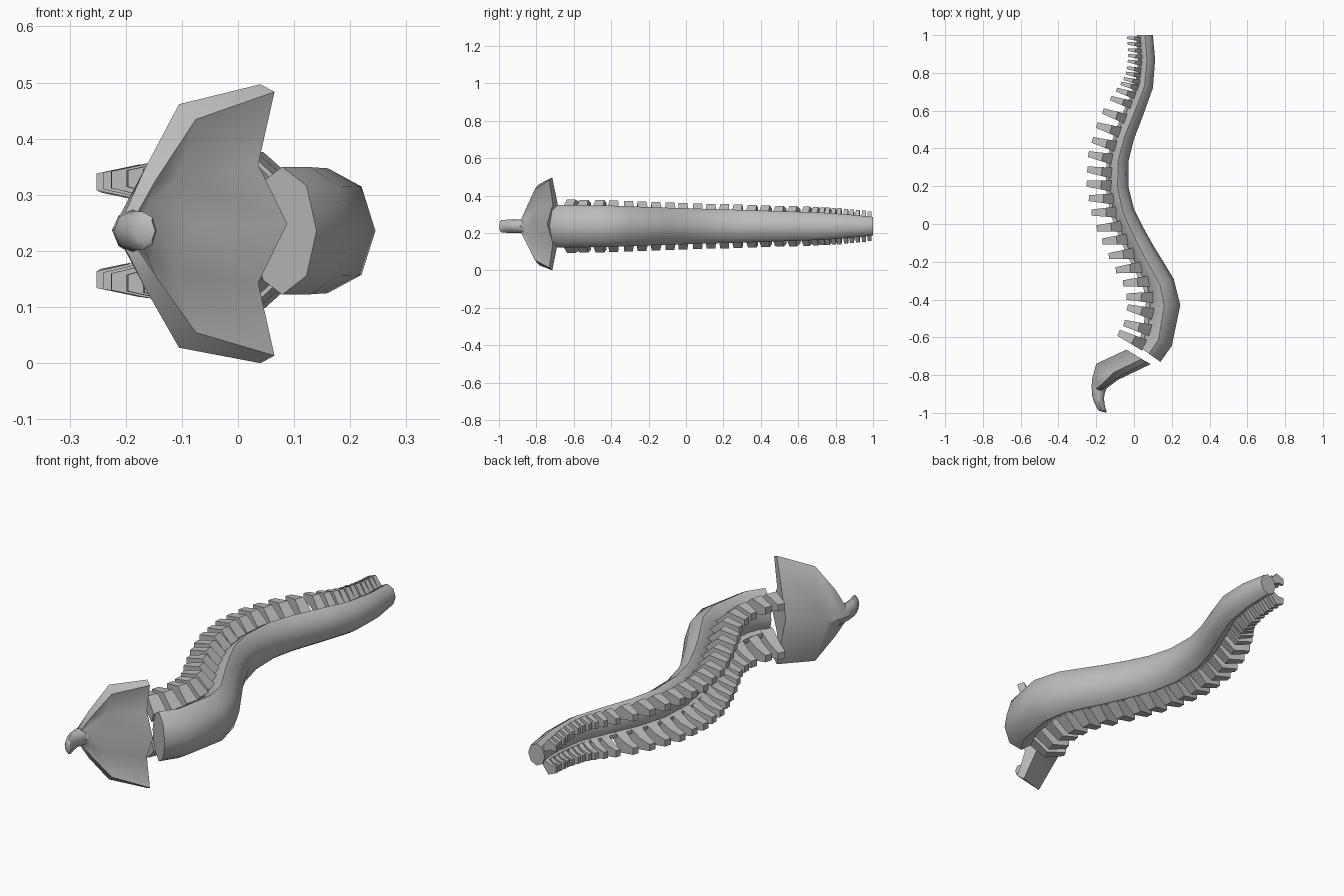
import bpy, bmesh, math
from mathutils import Vector

if "Cube" in bpy.data.objects:
    bpy.data.objects.remove(bpy.data.objects["Cube"])

ZC = 0.236
grey = bpy.data.materials.new("bone_grey")
grey.diffuse_color = (0.5, 0.5, 0.5, 1)
grey.use_nodes = True
grey.node_tree.nodes["Principled BSDF"].inputs["Base Color"].default_value = grey.diffuse_color


def finish(name, bm, angle=None):
    bmesh.ops.recalc_face_normals(bm, faces=bm.faces[:])
    me = bpy.data.meshes.new(name)
    bm.to_mesh(me)
    bm.free()
    me.materials.append(grey)
    ob = bpy.data.objects.new(name, me)
    bpy.context.collection.objects.link(ob)
    if angle:
        bpy.ops.object.select_all(action='DESELECT')
        ob.select_set(True)
        bpy.context.view_layer.objects.active = ob
        bpy.ops.object.shade_smooth_by_angle(angle=math.radians(angle))
    return ob


def loft(bm, rings):
    vs = [[bm.verts.new(p) for p in r] for r in rings]
    n = len(vs[0])
    for a, b in zip(vs, vs[1:]):
        for i in range(n):
            j = (i + 1) % n
            bm.faces.new((a[i], a[j], b[j], b[i]))
    bm.faces.new(vs[0][::-1])
    bm.faces.new(vs[-1])


# Front edge of the curved column (x, y)
EDGE = [(.14, -.73), (.2, -.645), (.245, -.43), (.21, -.29), (.1, -.11),
        (.05, -.02), (0, .08), (-.03, .2), (-.03, .33), (0, .45), (.05, .58),
        (.1, .72), (.112, .87), (.1, 1.0)]


def interp(y, table):
    for (y0, v0), (y1, v1) in zip(table, table[1:]):
        if y <= y1:
            return v0 + (v1 - v0) * (y - y0) / (y1 - y0)
    return table[-1][1]


def edge(y):
    return Vector((interp(y, [(b, a) for a, b in EDGE]), y))


def frame(y):
    """Centre, backward normal and half sizes of the column at y."""
    t = (edge(min(y + .06, 1)) - edge(max(y - .06, -.73))).normalized()
    n = Vector((-t.y, t.x))
    if y > .99:
        n = Vector((-1, 0))
    rx = interp(y, [(-.73, .075), (-.43, .085), (.1, .06), (.3, .055), (.8, .044), (1, .042)])
    rz = interp(y, [(-.73, .114), (-.4, .111), (-.1, .1), (.3, .087), (.8, .07), (1, .05)])
    return edge(y) + n * rx, n, rx, rz


# Column: eight-sided smooth sweep
rings = []
for _, y in EDGE:
    c, n, rx, rz = frame(y)
    ring = []
    for k in range(8):
        a = k * math.pi / 4
        p = c - n * rx * math.cos(a)
        ring.append((p.x, p.y, ZC + rz * math.sin(a)))
    rings.append(ring)
bm = bmesh.new()
loft(bm, rings)
finish("spine_column", bm, 50)


def blade_dir(n):
    return (n + Vector((-1, .3))).normalized()


def param_for(target):
    """Column position whose blade has its middle at the wanted y."""
    def middle(y):
        c, n, rx, _ = frame(y)
        return (c + blade_dir(n) * (rx + .04)).y
    return min((-.73 + i * .005 for i in range(347)), key=lambda y: abs(middle(y) - target))


# Paired blades along the back of the column
targets = [-.61, -.545, -.46, -.385] + [-.31 + .0738 * i for i in range(14)]
targets += [.7, .735, .765] + [.795 + .0315 * i for i in range(7)]
ys = [param_for(v) for v in targets]
bm = bmesh.new()
for y in ys:
    c, n, rx, rz = frame(y)
    d = blade_dir(n)
    t = Vector((d.y, -d.x))
    s = interp(y, [(-.73, 1.15), (-.5, 1), (.55, 1), (.78, .55), (1, .5)])
    w = interp(y, [(-.73, .031), (.5, .028), (.74, .014), (1, .012)])
    reach = rx + .107 * s
    prof = [(reach, rz - .018), (reach, rz + .012), (rx + .03 * s, rz + .028),
            (rx * .6, rz * .75), (rx * .9, rz * .35), (rx + .05 * s, rz * .66)]
    for side in (1, -1):
        sides = []
        for q in (-1, 1):
            ring = []
            for u, z in prof:
                th = w * (1 - .45 * (u - .6 * rx) / (reach - .6 * rx))
                p = c + d * u + t * q * th
                ring.append((p.x, min(p.y, 1), ZC + side * z))
            sides.append(ring)
        loft(bm, sides)
finish("back_blades", bm)

# Thin links joining neighbouring blades on each side
bm = bmesh.new()
for side in (1, -1):
    rings = []
    for y in sorted(set(ys)):
        c, n, rx, rz = frame(y)
        ring = []
        for u, z in ((.8, .35), (.8, .55), (1.1, .6), (1.1, .42)):
            p = c + n * rx * u
            ring.append((p.x, p.y, ZC + side * rz * z))
        rings.append(ring)
    loft(bm, rings)
finish("blade_links", bm)

# Sacrum: half section per station = front centre, bulge, wing front, wing back, back centre
stations = [
    [(.088, -.742, 0), (.036, -.712, .105), (.065, -.731, .235), (.04, -.715, .2485), (-.04, -.665, 0)],
    [(-.085, -.825, 0), (-.11, -.808, .083), (-.075, -.808, .19), (-.105, -.785, .217), (-.2, -.74, 0)],
    [(-.142, -.868, 0), (-.16, -.852, .045), (-.147, -.858, .085), (-.165, -.845, .108), (-.222, -.82, 0)],
    [(-.155, -.892, 0), (-.17, -.885, .022), (-.178, -.882, .034), (-.2, -.872, .034), (-.225, -.868, 0)],
]
ZS = 0.2485
rings = []
for k, st in enumerate(stations):
    full = st + [(x, y, -z) for x, y, z in st[3:0:-1]]
    zc = ZS - .004 * k
    rings.append([(x, y, zc + z) for x, y, z in full])
bm = bmesh.new()
loft(bm, rings)
finish("sacrum", bm, 50)

# Tail bone: short curved taper
rings = []
for x, y, rx, rz, ang in ((-.18, -.82, .036, .045, 0), (-.187, -.87, .037, .038, 0),
                          (-.19, -.92, .031, .035, 8), (-.182, -.955, .03, .035, 20),
                          (-.17, -.985, .026, .034, 18), (-.167, -.994, .02, .024, 15)):
    a0 = math.radians(-ang)
    rings.append([(x + rx * math.cos(a) * math.cos(a0), y + rx * math.cos(a) * math.sin(a0),
                   ZC + rz * math.sin(a)) for a in (k * math.pi / 4 for k in range(8))])
bm = bmesh.new()
loft(bm, rings)
finish("tail_bone", bm, 50)
